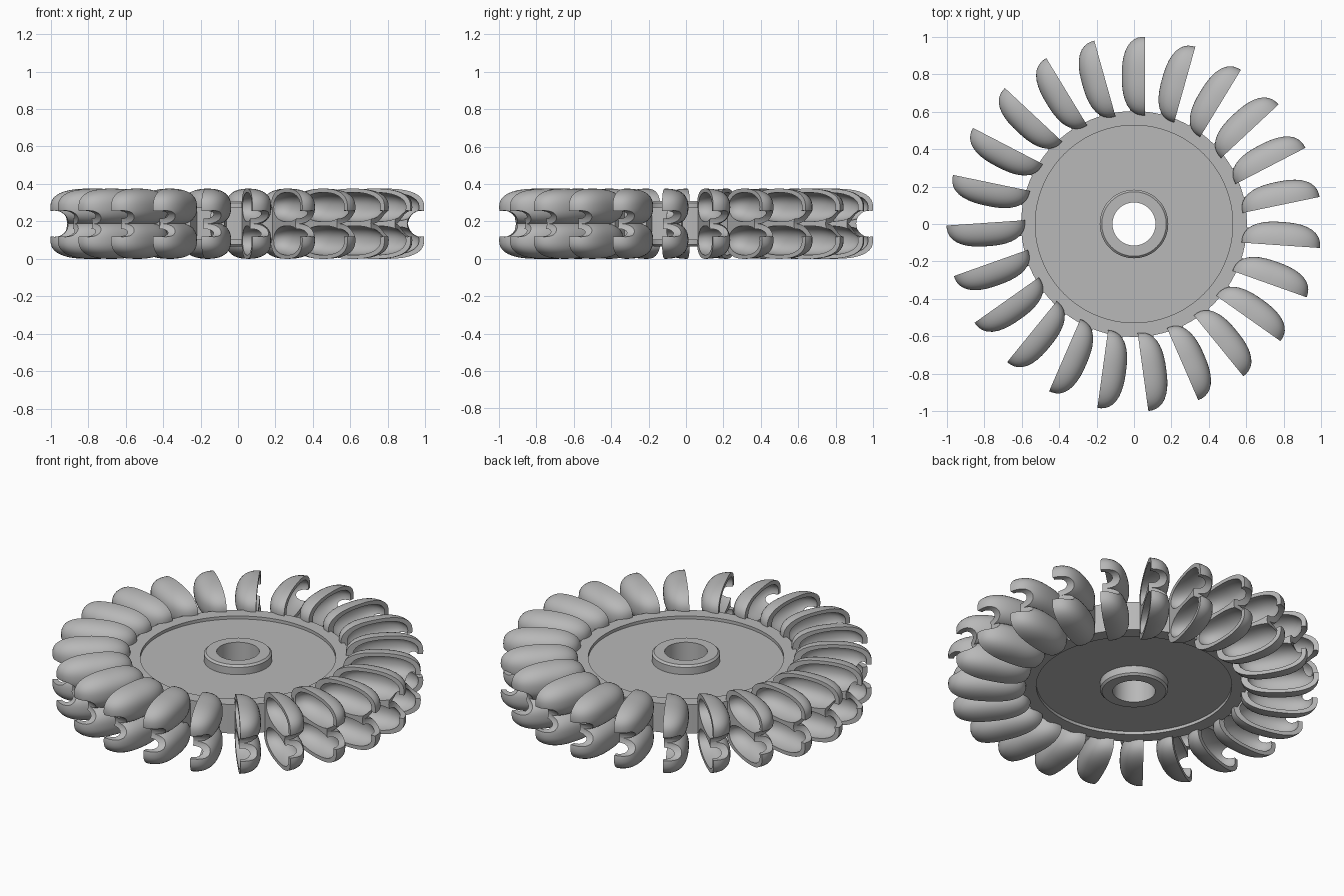
import bpy, bmesh, math
from mathutils import Matrix

cube = bpy.data.objects.get("Cube")
if cube:
    bpy.data.objects.remove(cube, do_unlink=True)

MID = 0.1875       # mid-plane height
FACE = 0.06        # offset of the bucket opening from the wheel centre line
BUCKETS = 23

steel = bpy.data.materials.new("grey_steel")
steel.use_nodes = True
GREY = (0.48, 0.48, 0.48, 1)
steel.diffuse_color = GREY
steel.node_tree.nodes["Principled BSDF"].inputs["Base Color"].default_value = GREY


def add_object(name, bm):
    bmesh.ops.recalc_face_normals(bm, faces=bm.faces)
    mesh = bpy.data.meshes.new(name)
    bm.to_mesh(mesh)
    bm.free()
    mesh.materials.append(steel)
    obj = bpy.data.objects.new(name, mesh)
    bpy.context.collection.objects.link(obj)
    return obj


def smooth(mesh, degrees):
    mesh.polygons.foreach_set("use_smooth", [True] * len(mesh.polygons))
    mesh.set_sharp_from_angle(angle=math.radians(degrees))


def rounded_lobe(name, centre, radii, power):
    """Superellipsoid: a sphere pushed out towards its corners."""
    bm = bmesh.new()
    bmesh.ops.create_uvsphere(bm, u_segments=40, v_segments=24, radius=1)
    for v in bm.verts:
        v.co /= sum(abs(c) ** power for c in v.co) ** (1 / power)
        v.co = [o + c * r for o, c, r in zip(centre, v.co, radii)]
    return add_object(name, bm)


def block(name, low, high):
    bm = bmesh.new()
    bmesh.ops.create_cube(bm, size=1)
    for v in bm.verts:
        v.co = [a + (c + 0.5) * (b - a) for a, b, c in zip(low, high, v.co)]
    return add_object(name, bm)


# Disc with rim, recessed web and bored hub: one lathed closed profile
half = [(0.115, 0.122), (0.172, 0.122), (0.183, 0.111), (0.183, 0.068),
        (0.527, 0.068), (0.527, 0.086), (0.603, 0.086)]
profile = half + [(r, -z) for r, z in reversed(half)]
SEG = 96
bm = bmesh.new()
rings = []
for i in range(SEG):
    a = math.tau * i / SEG
    rings.append([bm.verts.new((r * math.cos(a), r * math.sin(a), MID + z))
                  for r, z in profile])
for i, ring in enumerate(rings):
    after = rings[(i + 1) % SEG]
    for j in range(len(profile)):
        k = (j + 1) % len(profile)
        bm.faces.new((ring[j], after[j], after[k], ring[k]))
disc = add_object("wheel_disc", bm)
smooth(disc.data, 30)

# Bucket: two lobes on a stem, then hollowed, notched and cut open
bucket = rounded_lobe("bucket", (FACE, 0.79, MID + 0.088), (0.125, 0.21, 0.0995), 2.5)
tools = [("UNION", rounded_lobe("lower_lobe", (FACE, 0.79, MID - 0.088),
                                (0.125, 0.21, 0.0995), 2.5)),
         ("UNION", block("stem", (-0.022, 0.56, MID - 0.082), (0.1, 0.69, MID + 0.082)))]
for side in (1, -1):
    tools.append(("DIFFERENCE", rounded_lobe(
        "cavity", (FACE, 0.795, MID + side * 0.089), (0.103, 0.178, 0.078), 2.3)))
bm = bmesh.new()
bmesh.ops.create_cone(bm, cap_ends=True, segments=32, radius1=0.07, radius2=0.07, depth=0.6,
                      matrix=Matrix.Translation((0, 0.98, MID)) @ Matrix.Rotation(math.pi / 2, 4, "Y"))
tools.append(("DIFFERENCE", add_object("tip_notch", bm)))
tools.append(("DIFFERENCE", block("opening_cutter", (FACE, 0.4, -0.2), (0.5, 1.2, 0.6))))

for operation, tool in tools:
    tool.hide_render = True
    mod = bucket.modifiers.new(tool.name, "BOOLEAN")
    mod.operation = operation
    mod.solver = "EXACT"
    mod.object = tool
bpy.context.view_layer.update()
mesh = bpy.data.meshes.new_from_object(
    bucket.evaluated_get(bpy.context.evaluated_depsgraph_get()))
bucket.modifiers.clear()
bucket.data = mesh
smooth(mesh, 35)
for _, tool in tools:
    bpy.data.objects.remove(tool, do_unlink=True)

# Ring of buckets
for i in range(1, BUCKETS):
    copy = bpy.data.objects.new(f"bucket_{i + 1}", mesh)
    copy.rotation_euler.z = math.tau * i / BUCKETS
    bpy.context.collection.objects.link(copy)
